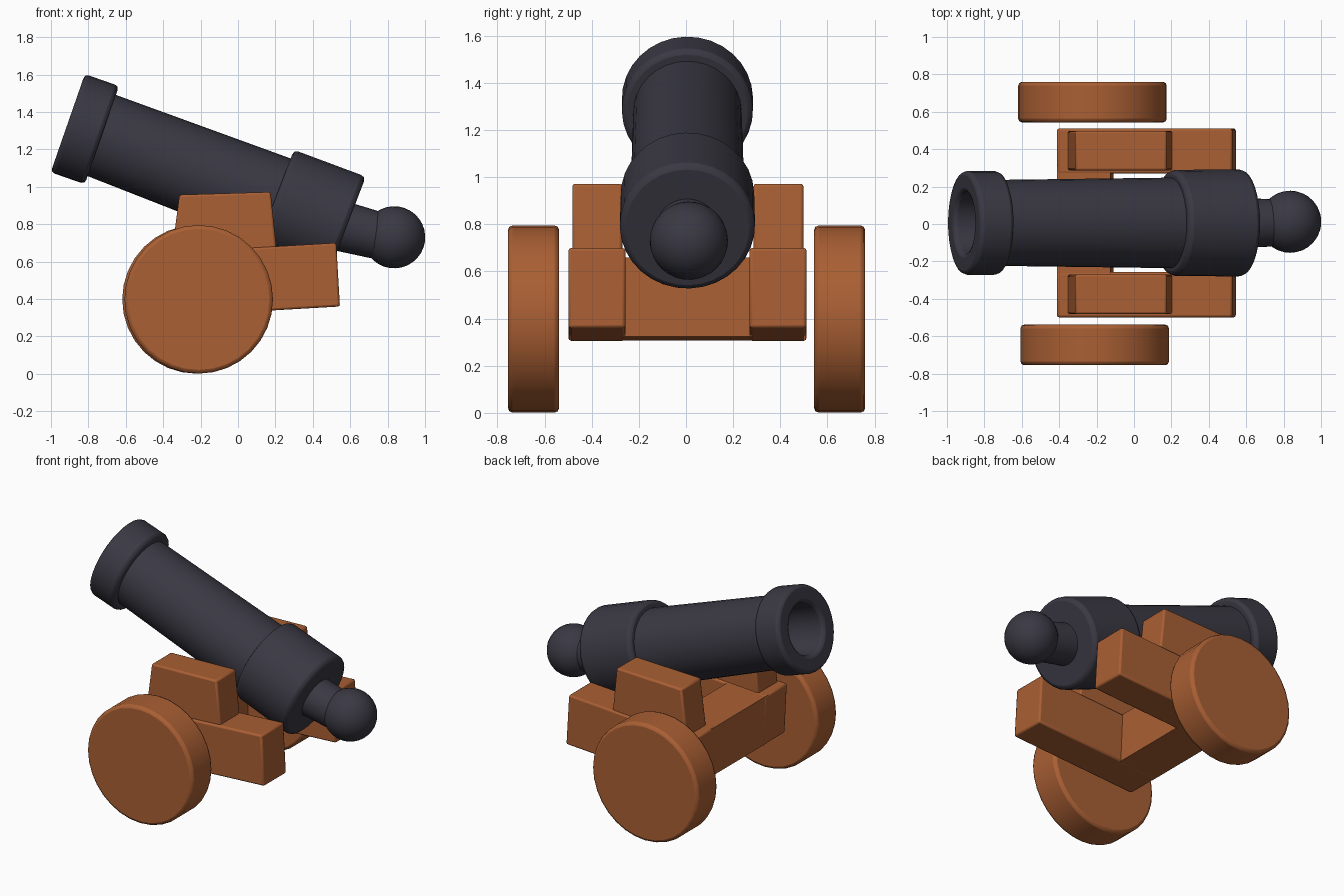
import bpy, bmesh, math
from mathutils import Vector

if "Cube" in bpy.data.objects:
    bpy.data.objects.remove(bpy.data.objects["Cube"])


def material(name, rgb):
    m = bpy.data.materials.new(name)
    m.diffuse_color = (*rgb, 1)
    m.use_nodes = True
    m.node_tree.nodes["Principled BSDF"].inputs["Base Color"].default_value = m.diffuse_color
    return m


IRON = material("dark iron", (0.042, 0.040, 0.056))
WOOD = material("brown wood", (0.40, 0.115, 0.034))

# Barrel axis: starts at the muzzle centre and slopes down to the back
MUZZLE = Vector((-0.91, 0.006, 1.34))
TILT = math.radians(19.2)
ALONG = Vector((math.cos(TILT), 0, -math.sin(TILT)))
UP = Vector((math.sin(TILT), 0, math.cos(TILT)))


def on_axis(s, n=0.0):
    return MUZZLE + ALONG * s + UP * n


def finish(name, bm, mat, bevel):
    bmesh.ops.recalc_face_normals(bm, faces=bm.faces)
    me = bpy.data.meshes.new(name)
    bm.to_mesh(me)
    bm.free()
    me.materials.append(mat)
    ob = bpy.data.objects.new(name, me)
    bpy.context.collection.objects.link(ob)
    if bevel:
        mod = ob.modifiers.new("soft edges", 'BEVEL')
        mod.width = bevel
        mod.segments = 2
        mod.limit_method = 'ANGLE'
        mod.angle_limit = math.radians(40)
    bpy.ops.object.select_all(action='DESELECT')
    ob.select_set(True)
    bpy.context.view_layer.objects.active = ob
    bpy.ops.object.shade_smooth_by_angle(angle=math.radians(35))
    return ob


def lathe(name, a, b, profile, mat, bevel=0.0, sides=32):
    """Revolve (distance, radius) points round the line a to b; radius 0 closes an end."""
    w = (b - a).normalized()
    u = w.orthogonal().normalized()
    v = w.cross(u)
    bm = bmesh.new()
    rings = []
    for t, r in profile:
        if r == 0:
            rings.append([bm.verts.new(a + w * t)] * sides)
        else:
            angs = [2 * math.pi * i / sides for i in range(sides)]
            rings.append([bm.verts.new(a + w * t + (u * math.cos(k) + v * math.sin(k)) * r)
                          for k in angs])
    for p, q in zip(rings, rings[1:]):
        for i in range(sides):
            j = (i + 1) % sides
            bm.faces.new(list(dict.fromkeys((p[i], p[j], q[j], q[i]))))
    return finish(name, bm, mat, bevel)


def slab(name, outline, y0, y1, mat, bevel=0.012):
    """Extrude an (x, z) outline from y0 to y1."""
    bm = bmesh.new()
    f = bm.faces.new([bm.verts.new((x, y0, z)) for x, z in outline])
    ext = bmesh.ops.extrude_face_region(bm, geom=[f])
    for g in ext["geom"]:
        if isinstance(g, bmesh.types.BMVert):
            g.co.y = y1
    return finish(name, bm, mat, bevel)


# Muzzle ring and bore
lathe("muzzle_ring", on_axis(0), on_axis(1),
      [(0.32, 0), (0.32, 0.16), (0, 0.165), (0, 0.278), (0.193, 0.278), (0.193, 0.2)],
      IRON, 0.022)

# Barrel tube, hollow at the front
lathe("barrel", on_axis(0.1), on_axis(1.25, -0.03),
      [(0, 0.2), (0.02, 0.229), (1.15, 0.243), (1.15, 0)], IRON)

# Breech band
lathe("breech", on_axis(1.18, -0.02), on_axis(1.6, -0.033),
      [(0, 0), (0, 0.283), (0.41, 0.287), (0.41, 0)], IRON, 0.025)

# Neck and ball at the back
lathe("neck", on_axis(1.55, -0.04), on_axis(1.85, -0.015),
      [(0, 0), (0, 0.135), (0.24, 0.125), (0.24, 0)], IRON)
R = 0.166
lathe("rear_ball", Vector((0.835, 0.012, 0.73)) - ALONG * R, Vector((0.835, 0.012, 0.73)),
      [(R - R * math.cos(math.pi * i / 16), R * math.sin(math.pi * i / 16) if 0 < i < 16 else 0)
       for i in range(17)], IRON)

# Carriage: a slightly tilted beam and a tapered cheek on each side
BEAM = [(-0.395, 0.305), (0.545, 0.36), (0.525, 0.70), (-0.413, 0.645)]
CHEEK = [(-0.36, 0.60), (0.213, 0.60), (0.174, 0.972), (-0.313, 0.957)]
for side, y in (("left", 0.39), ("right", -0.378)):
    slab(side + "_beam", BEAM, y - 0.121, y + 0.121, WOOD)
    slab(side + "_cheek", CHEEK, y - 0.104, y + 0.108, WOOD)

# Cross piece joining the beams at the front
slab("cross_piece", [(-0.393, 0.307), (-0.11, 0.323), (-0.125, 0.66), (-0.411, 0.643)],
     -0.30, 0.31, WOOD, 0)

# Wheels
for side, x, y0, y1 in (("left", -0.222, 0.543, 0.76), ("right", -0.21, -0.755, -0.538)):
    lathe(side + "_wheel", Vector((x, y0, 0.398)), Vector((x, y1, 0.398)),
          [(0, 0), (0, 0.397), (y1 - y0, 0.397), (y1 - y0, 0)], WOOD, 0.02)
